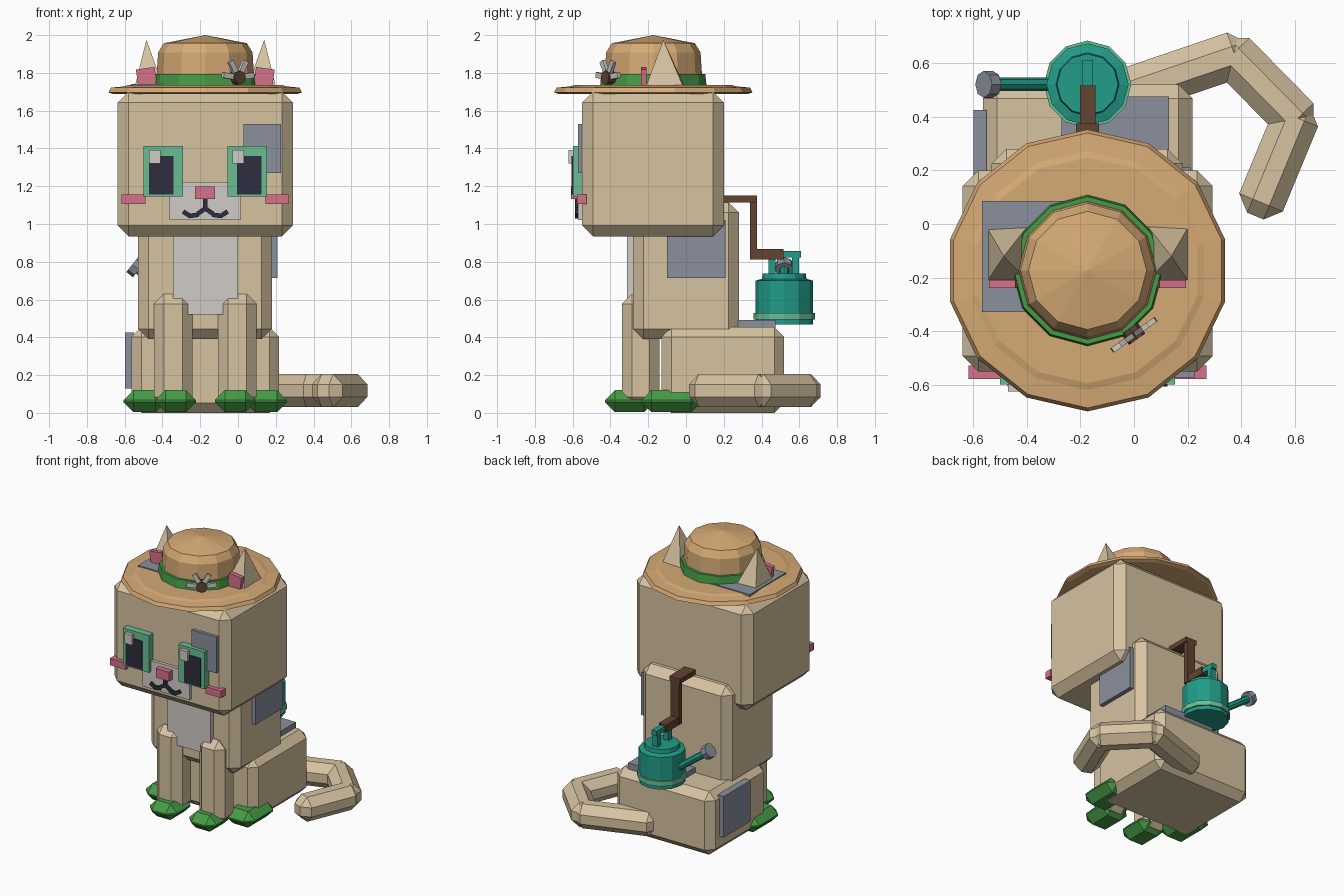
import bpy, bmesh, math
from mathutils import Vector, Matrix

if "Cube" in bpy.data.objects:
    bpy.data.objects.remove(bpy.data.objects["Cube"])

CX = -0.173  # symmetry plane of the animal


def material(name, r, g, b):
    lin = lambda c: (c / 255 / 12.92) if c < 11 else ((c / 255 + 0.055) / 1.055) ** 2.4
    m = bpy.data.materials.new(name)
    m.diffuse_color = (lin(r), lin(g), lin(b), 1)
    m.use_nodes = True
    m.node_tree.nodes["Principled BSDF"].inputs["Base Color"].default_value = m.diffuse_color
    return m


FUR = material("beige fur", 214, 195, 161)
STRAW = material("straw tan", 214, 170, 117)
GREEN = material("leaf green", 70, 156, 70)
PINK = material("pink", 214, 113, 137)
SLATE = material("slate grey", 138, 144, 156)
PALE = material("pale grey", 208, 203, 198)
DARK = material("dark navy", 45, 45, 62)
TEAL = material("teal", 34, 156, 136)
MINT = material("mint", 106, 190, 148)
BROWN = material("brown", 98, 68, 48)


def finish(name, bm, mat):
    bmesh.ops.recalc_face_normals(bm, faces=bm.faces)
    me = bpy.data.meshes.new(name)
    bm.to_mesh(me)
    bm.free()
    me.materials.append(mat)
    ob = bpy.data.objects.new(name, me)
    bpy.context.collection.objects.link(ob)
    return ob


def box(name, x, y, z, mat, bevel=0, rot=None):
    """Box from (min, max) ranges, chamfered, optionally turned about its centre."""
    bm = bmesh.new()
    bmesh.ops.create_cube(bm, size=1)
    bm.transform(Matrix.Diagonal((x[1] - x[0], y[1] - y[0], z[1] - z[0], 1)))
    if bevel:
        bmesh.ops.bevel(bm, geom=bm.edges[:], offset=bevel, segments=1,
                        affect='EDGES', profile=0.5)
    if rot:
        bm.transform(rot)
    bm.transform(Matrix.Translation((sum(x) / 2, sum(y) / 2, sum(z) / 2)))
    return finish(name, bm, mat)


def lathe(name, centre, profile, sides, mat):
    """Revolve (radius, z) points about z, with a vertex on the y axis."""
    bm = bmesh.new()
    rings = []
    for r, z in profile:
        if r == 0:
            rings.append([bm.verts.new((centre[0], centre[1], z))] * sides)
        else:
            rings.append([bm.verts.new((centre[0] + r * math.sin(2 * math.pi * i / sides),
                                        centre[1] + r * math.cos(2 * math.pi * i / sides), z))
                          for i in range(sides)])
    for a, b in zip(rings, rings[1:]):
        for i in range(sides):
            j = (i + 1) % sides
            bm.faces.new(list(dict.fromkeys((a[i], a[j], b[j], b[i]))))
    for ring in (rings[0], rings[-1]):
        if ring[0] is not ring[1]:
            bm.faces.new(ring)
    return finish(name, bm, mat)


def rod(name, a, b, r, sides, mat):
    a, b = Vector(a), Vector(b)
    d = b - a
    bm = bmesh.new()
    bmesh.ops.create_cone(bm, cap_ends=True, segments=sides, radius1=r, radius2=r, depth=d.length)
    bm.transform(Matrix.Translation((a + b) / 2) @ d.to_track_quat('Z', 'Y').to_matrix().to_4x4())
    return finish(name, bm, mat)


def mirrored(s, x0, x1):
    """Range at x0..x1 from the centre plane on side s."""
    return tuple(sorted((CX + s * x0, CX + s * x1)))


# Body and head
box("head", (-0.638, 0.292), (-0.55, 0.20), (0.935, 1.70), FUR, 0.058)
box("torso", (-0.53, 0.18), (-0.28, 0.28), (0.39, 1.115), FUR, 0.055)
box("haunches", (-0.563, 0.218), (-0.13, 0.52), (0.0, 0.455), FUR, 0.052)
box("chest_patch", (-0.345, 0.0), (-0.312, -0.26), (0.52, 1.0), PALE)

# Legs, feet, ears, eyes and cheeks on both sides
for s, side in ((-1, "left"), (1, "right")):
    box("front_leg_" + side, mirrored(s, 0.068, 0.272), (-0.34, -0.14), (0.03, 0.63), FUR, 0.053)
    box("front_foot_" + side, mirrored(s, 0.05, 0.265), (-0.43, -0.17), (0.004, 0.12), GREEN, 0.053)
    box("hind_foot_" + side, mirrored(s, 0.21, 0.433), (-0.235, 0.08), (0.004, 0.12), GREEN, 0.053)
    bm = bmesh.new()
    base = [bm.verts.new((CX + s * dx, y, 1.68)) for dx, y in
            ((0.205, 0.015), (0.385, 0.005), (0.385, -0.23), (0.205, -0.23))]
    tip = bm.verts.new((CX + s * 0.312, -0.12, 1.975))
    bm.faces.new(base)
    for i in range(4):
        bm.faces.new((base[i], base[(i + 1) % 4], tip))
    finish("ear_" + side, bm, FUR)
    box("inner_ear_" + side, mirrored(s, 0.26, 0.36), (-0.238, -0.208), (1.71, 1.825), PINK,
        rot=Matrix.Rotation(s * math.radians(8), 4, 'Y'))
    box("cheek_" + side, mirrored(s, 0.318, 0.443), (-0.578, -0.527), (1.105, 1.155), PINK)
    box("eye_frame_" + side, mirrored(s, 0.118, 0.326), (-0.598, -0.545), (1.145, 1.413), MINT)
    box("pupil_" + side, mirrored(s, 0.168, 0.298), (-0.605, -0.597), (1.155, 1.36), DARK)
for side, x in (("left", -0.47), ("right", -0.028)):
    box("eye_glint_" + side, (x, x + 0.06), (-0.623, -0.595), (1.32, 1.393), PALE)

# Muzzle
box("muzzle", (-0.362, 0.015), (-0.572, -0.54), (1.02, 1.222), PALE)
box("nose", (-0.228, -0.122), (-0.61, -0.56), (1.132, 1.198), PINK)
box("mouth_line", (CX - 0.012, CX + 0.012), (-0.588, -0.565), (1.065, 1.14), DARK)
for s, side in ((-1, "left"), (1, "right")):
    for k, (dx, z, tilt) in enumerate(((0.022, 1.067, 35), (0.06, 1.046, 8), (0.098, 1.053, -33))):
        x = CX + s * dx
        box("mouth_curl_%s_%d" % (side, k), (x - 0.024, x + 0.024), (-0.588, -0.565),
            (z - 0.012, z + 0.012), DARK, rot=Matrix.Rotation(s * math.radians(tilt), 4, 'Y'))

# Slate fur patches
box("forehead_patch", (0.03, 0.228), (-0.572, -0.54), (1.27, 1.53), SLATE)
box("crown_patch", (-0.567, -0.25), (-0.328, 0.085), (1.68, 1.742), SLATE)
box("side_patch", (0.16, 0.21), (-0.10, 0.21), (0.715, 1.02), SLATE)
box("hip_patch", (-0.598, -0.55), (0.12, 0.425), (0.13, 0.425), SLATE)
box("rump_patch", (-0.27, 0.13), (0.20, 0.475), (0.44, 0.493), SLATE)

# Tail: three chamfered blocks end to end
path = [(-0.05, 0.485), (0.37, 0.628), (0.602, 0.392), (0.475, 0.085)]
for k, (a, b) in enumerate(zip(path, path[1:])):
    d = Vector(b) - Vector(a)
    h = d.length / 2 + 0.06
    mx, my = (a[0] + b[0]) / 2, (a[1] + b[1]) / 2
    box("tail_%d" % k, (mx - h, mx + h), (my - 0.088, my + 0.088), (0.03, 0.206), FUR, 0.055,
        rot=Matrix.Rotation(math.atan2(d.y, d.x), 4, 'Z'))

# Straw hat
HAT = (CX, -0.173)
lathe("hat_brim", HAT, [(0, 1.688), (0.50, 1.688), (0.525, 1.697), (0.512, 1.722), (0.445, 1.728),
                        (0.42, 1.735), (0, 1.735)], 14, STRAW)
lathe("hat_band", HAT, [(0.283, 1.72), (0.275, 1.795)], 12, GREEN)
lathe("hat_crown", HAT, [(0.262, 1.72), (0.257, 1.80), (0.25, 1.908), (0.22, 1.957), (0, 2.0)], 12, STRAW)

# Hat ornament facing diagonally outward
out = Vector((0.58, -0.815, 0))
tan = Vector((0.815, 0.58, 0))
mid = Vector((0.0, -0.413, 1.775))
rod("ornament_centre", mid - out * 0.03, mid + out * 0.02, 0.037, 8, BROWN)
turn = math.atan2(tan.y, tan.x)
for k, deg in enumerate((8, 60, 120, 172)):
    t = math.radians(deg)
    c = mid + (tan * math.cos(t) + Vector((0, 0, math.sin(t)))) * 0.06
    box("ornament_petal_%d" % k, (c.x - 0.04, c.x + 0.04), (c.y - 0.01, c.y + 0.01),
        (c.z - 0.015, c.z + 0.015), PALE,
        rot=Matrix.Rotation(turn, 4, 'Z') @ Matrix.Rotation(-t, 4, 'Y'))

# Strap holding the can
box("strap_top", (CX - 0.043, CX + 0.043), (0.18, 0.375), (1.115, 1.15), BROWN)
box("strap_drop", (CX - 0.032, CX + 0.032), (0.338, 0.375), (0.815, 1.12), BROWN)
box("strap_foot", (CX - 0.029, CX + 0.029), (0.338, 0.515), (0.813, 0.868), BROWN)

# Watering can
CAN = (CX, 0.52)
lathe("can_body", CAN, [(0.153, 0.468), (0.153, 0.70), (0.118, 0.71), (0.114, 0.738)], 12, TEAL)
lathe("can_rim", CAN, [(0.163, 0.495), (0.163, 0.53)], 12, MINT)
box("can_handle_top", (CX - 0.02, CX + 0.02), (0.435, 0.61), (0.822, 0.857), TEAL)
for k, y in enumerate((0.455, 0.58)):
    box("can_handle_post_%d" % k, (CX - 0.02, CX + 0.02), (y - 0.018, y + 0.018), (0.72, 0.83), TEAL)
rod("can_spout", (-0.27, 0.52, 0.57), (-0.535, 0.52, 0.765), 0.025, 8, TEAL)
rod("spout_head", (-0.525, 0.52, 0.757), (-0.56, 0.52, 0.785), 0.05, 8, SLATE)
